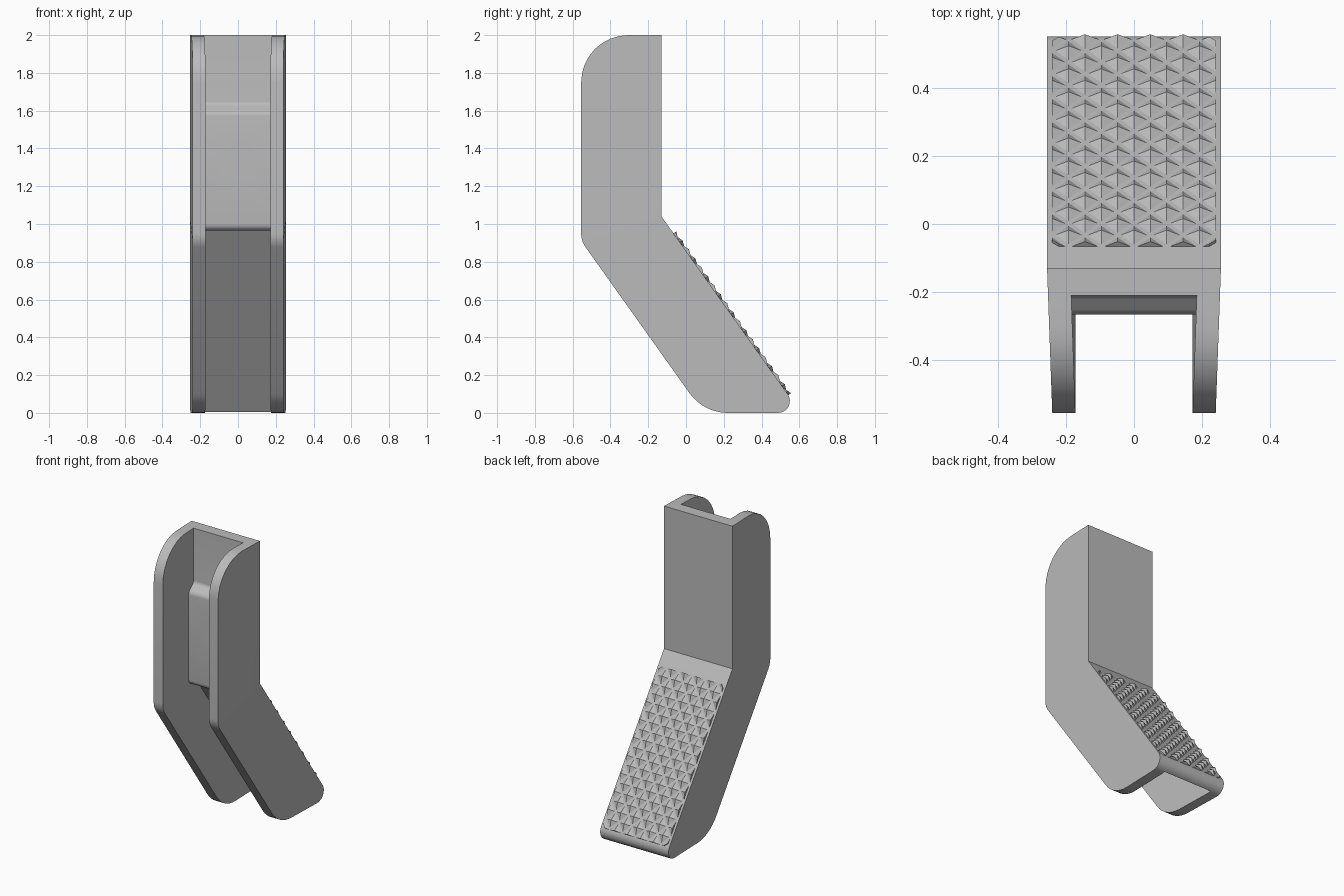
import bpy, bmesh, math
from mathutils import Vector

cube = bpy.data.objects.get("Cube")
if cube:
    bpy.data.objects.remove(cube, do_unlink=True)

grey = bpy.data.materials.new("mid_grey")
grey.use_nodes = True
color = (0.5, 0.5, 0.5, 1)
grey.diffuse_color = color
grey.node_tree.nodes["Principled BSDF"].inputs["Base Color"].default_value = color

# Bend of the back face, the sloped direction and its outward normal
BEND = Vector((0, -0.13, 1.04))
DOWN = Vector((0, 0, -1))
SLOPE = Vector((0, 0.579, -0.815)).normalized()
NORMAL = Vector((0, -SLOPE.z, SLOPE.y))
DRAFT = 0.036


def rounded(corners, steps=8):
    """Profile in y, z from corners (y, z, radius) with arcs."""
    out = []
    for i, (y, z, r) in enumerate(corners):
        p = Vector((y, z))
        if r == 0:
            out.append(p)
            continue
        a = (Vector(corners[i - 1][:2]) - p).normalized()
        b = (Vector(corners[(i + 1) % len(corners)][:2]) - p).normalized()
        half = a.angle(b) / 2
        center = p + (a + b).normalized() * (r / math.sin(half))
        start = p + a * (r / math.tan(half)) - center
        end = p + b * (r / math.tan(half)) - center
        sweep = start.angle(end)
        for k in range(steps + 1):
            t = k / steps
            out.append(center + (start * math.sin((1 - t) * sweep)
                                 + end * math.sin(t * sweep)) / math.sin(sweep))
    return out


def add_object(name, bm):
    bmesh.ops.recalc_face_normals(bm, faces=bm.faces)
    mesh = bpy.data.meshes.new(name)
    bm.to_mesh(mesh)
    bm.free()
    mesh.materials.append(grey)
    ob = bpy.data.objects.new(name, mesh)
    bpy.context.collection.objects.link(ob)
    return ob


def drafted_prism(name, profile, half_width):
    """Profile extruded across x, narrowing away from the back face."""
    bm = bmesh.new()
    face = bm.faces.new([bm.verts.new((-1, p.x, p.y)) for p in profile])
    ext = bmesh.ops.extrude_face_region(bm, geom=[face])
    for v in ext["geom"]:
        if isinstance(v, bmesh.types.BMVert):
            v.co.x = 1
    bmesh.ops.bisect_plane(bm, geom=bm.verts[:] + bm.edges[:] + bm.faces[:],
                           plane_co=BEND, plane_no=(DOWN + SLOPE).normalized())
    for v in bm.verts:
        q = v.co - BEND
        depth = max(-q.y, -q.dot(NORMAL))
        v.co.x *= half_width - DRAFT * depth
    return add_object(name, bm)


def cut(target, cutter):
    mod = target.modifiers.new("cut", "BOOLEAN")
    mod.operation = "DIFFERENCE"
    mod.solver = "EXACT"
    mod.object = cutter
    bpy.context.view_layer.objects.active = target
    bpy.ops.object.modifier_apply(modifier=mod.name)
    bpy.data.objects.remove(cutter, do_unlink=True)


# Bent lever body
body = drafted_prism("lever_body", rounded([
    (-0.13, 2, 0), (-0.13, 1.04, 0), (0.609, 0, 0.063),
    (0.093, 0, 0.25), (-0.555, 0.91, 0.125), (-0.555, 2, 0.25)]), 0.255)

# Open channel between the side walls, leaving a raised boss
channel = drafted_prism("channel_cutter", rounded([
    (-0.21, 2.3, 0), (-0.21, 1.635, 0.03), (-0.265, 1.59, 0.04),
    (-0.265, 0.965, 0.035), (-0.178, 0.965, 0), (0.618, -0.15, 0),
    (-1, -0.15, 0), (-1, 2.3, 0)], 5), 0.187)
cut(body, channel)

# Pivot hole through the boss
bm = bmesh.new()
bmesh.ops.create_cone(bm, cap_ends=True, segments=40, radius1=0.083,
                      radius2=0.083, depth=0.5)
for v in bm.verts:
    v.co = Vector((v.co.x, v.co.z - 0.2, v.co.y + 1.36))
cut(body, add_object("hole_cutter", bm))

bpy.ops.object.select_all(action="DESELECT")
body.select_set(True)
bpy.context.view_layer.objects.active = body
bpy.ops.object.shade_smooth_by_angle(angle=math.radians(30))

# Diamond grip: staggered pyramids laid out flat, trimmed, then tilted
PAD_W, PAD_L, ROWS, COLS, HEIGHT = 0.48, 1.05, 9, 5, 0.018
du, dv = PAD_W / COLS, PAD_L / ROWS
bm = bmesh.new()
for row in range(2 * ROWS + 1):
    for col in range(COLS + 1):
        u = (col - COLS / 2 + (0.5 if row % 2 else 0)) * du
        v = (row / 2 - ROWS / 2) * dv
        if u > PAD_W / 2 + 0.01:
            continue
        a, b = du * 0.45, dv * 0.45
        base = [bm.verts.new((u + x * a, v + y * b, -0.002))
                for x, y in ((1, 0), (0, 1), (-1, 0), (0, -1))]
        top = bm.verts.new((u, v, HEIGHT))
        bm.faces.new(base[::-1])
        for i in range(4):
            bm.faces.new((base[i], base[(i + 1) % 4], top))

half_w, half_l = PAD_W / 2, PAD_L / 2
planes = [((s * half_w, 0, 0), (s, 0, 0)) for s in (-1, 1)]
planes += [((0, s * half_l, 0), (0, s, 0)) for s in (-1, 1)]
planes += [((s * (half_w - 0.02), t * half_l, 0), (s, t, 0))
           for s in (-1, 1) for t in (-1, 1)]
for co, no in planes:
    bmesh.ops.bisect_plane(bm, geom=bm.verts[:] + bm.edges[:] + bm.faces[:],
                           plane_co=co, plane_no=Vector(no).normalized(),
                           clear_outer=True)
    bmesh.ops.holes_fill(bm, edges=[e for e in bm.edges if e.is_boundary])

for vert in bm.verts:
    u, v, h = vert.co
    vert.co = BEND + Vector((u, 0, 0)) + SLOPE * (v + 0.11 + half_l) + NORMAL * h
add_object("diamond_grip", bm)
